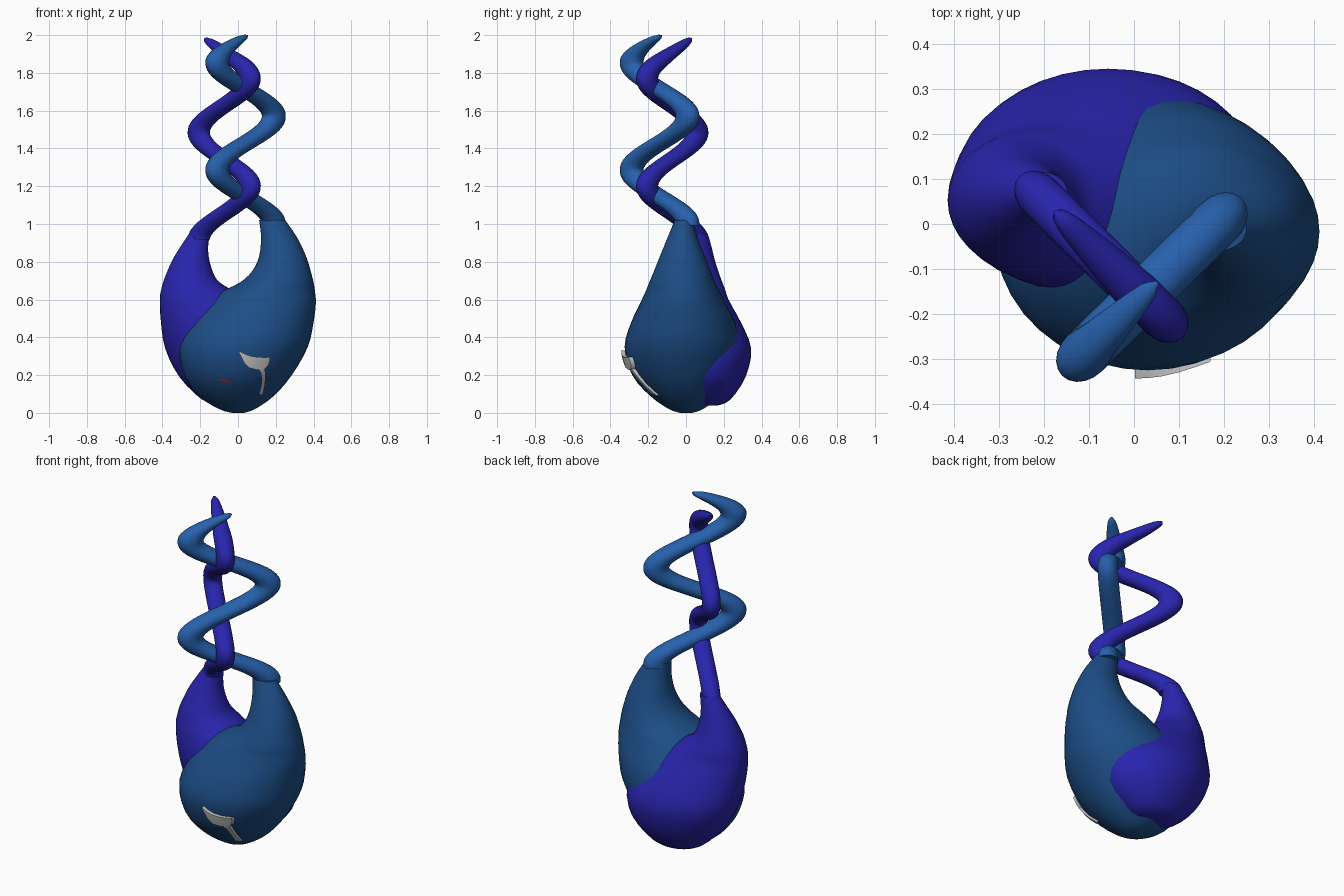
import bpy, bmesh, math
from mathutils import Vector
from mathutils.bvhtree import BVHTree

if "Cube" in bpy.data.objects:
    bpy.data.objects.remove(bpy.data.objects["Cube"])


def material(name, rgb):
    m = bpy.data.materials.new(name)
    m.diffuse_color = (*rgb, 1)
    m.use_nodes = True
    m.node_tree.nodes["Principled BSDF"].inputs["Base Color"].default_value = m.diffuse_color
    return m


def finish(name, bm, mat, smooth=50):
    bmesh.ops.recalc_face_normals(bm, faces=bm.faces)
    me = bpy.data.meshes.new(name)
    bm.to_mesh(me)
    ob = bpy.data.objects.new(name, me)
    bpy.context.collection.objects.link(ob)
    if mat:
        me.materials.append(mat)
    bpy.ops.object.select_all(action='DESELECT')
    ob.select_set(True)
    bpy.context.view_layer.objects.active = ob
    bpy.ops.object.shade_smooth_by_angle(angle=math.radians(smooth))
    return ob


def skin(rings):
    # Skin closed rings of points and cap both ends
    bm = bmesh.new()
    vs = [[bm.verts.new(p) for p in r] for r in rings]
    n = len(vs[0])
    for a, b in zip(vs, vs[1:]):
        for i in range(n):
            j = (i + 1) % n
            bm.faces.new((a[i], a[j], b[j], b[i]))
    bm.faces.new(vs[0])
    bm.faces.new(vs[-1])
    return bm


def body_rings(rows, steps=3, n=40):
    # Rows are z, left x, right x, front y, back y; smoothed between rows
    rings = []
    pts = [Vector(r) for r in rows]
    for i in range(len(pts) - 1):
        p1, p2 = pts[i], pts[i + 1]
        p0, p3 = pts[max(i - 1, 0)], pts[min(i + 2, len(pts) - 1)]
        for k in range(steps + (i == len(pts) - 2)):
            t = k / steps
            r = 0.5 * (2 * p1 + (p2 - p0) * t + (2 * p0 - 5 * p1 + 4 * p2 - p3) * t * t
                       + (3 * p1 - p0 - 3 * p2 + p3) * t ** 3)
            z, xl, xr, yf, yb = r
            rings.append([((xl + xr) / 2 + (xr - xl) / 2 * math.cos(a),
                           (yf + yb) / 2 + (yb - yf) / 2 * math.sin(a), z)
                          for a in (2 * math.pi * j / n for j in range(n))])
    return rings


def horn_bm(centre, swing, z0, z1, ztop, a, b, period=0.57, steps=90, n=20):
    # Tube waving in one vertical plane, tapering at the tip
    c, s = Vector((*centre, 0)), Vector((*swing, 0))
    amp, d = s.length, s.normalized()
    side, up = Vector((-d.y, d.x, 0)), Vector((0, 0, 1))
    rings = []
    for k in range(steps + 1):
        z = z0 + (ztop - z0) * k / steps
        ph = 2 * math.pi * (z - z1) / period
        tilt = -0.22 * math.atan(-amp * 2 * math.pi / period * math.sin(ph))
        axis = d * math.cos(tilt) + up * math.sin(tilt)
        f = min(1, 0.15 + 0.85 * math.sqrt((ztop - z) / 0.13))
        p = c + s * math.cos(ph) + up * z
        rings.append([p + axis * a * f * math.cos(t) + side * b * f * math.sin(t)
                      for t in (2 * math.pi * j / n for j in range(n))])
    return skin(rings)


blue = material("blue", (0.012, 0.075, 0.24))
light_blue = material("light_blue", (0.02, 0.12, 0.42))
violet = material("violet", (0.022, 0.018, 0.42))
red = material("red", (0.5, 0.02, 0.02))

# Two interlocking pear-shaped bodies
blue_bm = skin(body_rings([
    (0.0, -0.03, 0.03, -0.03, 0.03), (0.02, -0.10, 0.09, -0.09, 0.09),
    (0.09, -0.21, 0.19, -0.19, 0.18), (0.2, -0.285, 0.285, -0.285, 0.25),
    (0.35, -0.31, 0.37, -0.325, 0.285), (0.48, -0.25, 0.40, -0.29, 0.26),
    (0.58, -0.16, 0.412, -0.243, 0.21), (0.64, -0.09, 0.408, -0.215, 0.18),
    (0.69, 0.01, 0.40, -0.195, 0.155), (0.75, 0.075, 0.385, -0.17, 0.13),
    (0.83, 0.112, 0.36, -0.138, 0.10), (0.93, 0.122, 0.312, -0.097, 0.06),
    (1.02, 0.112, 0.25, -0.06, 0.035)]))
surface = BVHTree.FromBMesh(blue_bm)
finish("blue_body", blue_bm, blue)

finish("violet_body", skin(body_rings([
    (0.04, -0.10, 0.06, 0.06, 0.17), (0.07, -0.19, 0.13, 0.0, 0.235),
    (0.19, -0.31, 0.25, -0.11, 0.315), (0.34, -0.385, 0.27, -0.15, 0.345),
    (0.48, -0.408, 0.17, -0.15, 0.29), (0.6, -0.414, 0.04, -0.12, 0.225),
    (0.66, -0.405, -0.05, -0.095, 0.205), (0.71, -0.39, -0.115, -0.075, 0.185),
    (0.8, -0.352, -0.15, -0.035, 0.155), (0.88, -0.305, -0.158, 0.0, 0.135),
    (0.95, -0.258, -0.148, 0.025, 0.115)])), violet)

# Waving horns
finish("blue_horn", horn_bm((0.04, -0.14), (0.15, 0.148), 0.995, 1.0, 2.0, 0.07, 0.055), light_blue)
finish("violet_horn", horn_bm((-0.073, -0.073), (-0.135, 0.133), 0.92, 0.915, 1.985, 0.066, 0.05), violet)


def decal(name, columns, mat, lift):
    # Thin plate laid on the blue body; each pair is two opposite edge points (x, z)
    rings = []
    for (xa, za), (xb, zb) in columns:
        pts = [(xa + (xb - xa) * t, za + (zb - za) * t) for t in (0, 0.5, 1)]
        hit = [surface.ray_cast(Vector((x, -1, z)), Vector((0, 1, 0)))[0] for x, z in pts]
        rings.append([h + Vector((0, -lift, 0)) for h in hit]
                     + [h + Vector((0, 0.01, 0)) for h in reversed(hit)])
    finish(name, skin(rings), mat, 30)


# Pale cup-shaped patch with its curved stem, and the small red mouth
decal("cup_patch", [((0.002, 0.33), (0.006, 0.318)), ((0.03, 0.315), (0.032, 0.265)),
                    ((0.06, 0.303), (0.058, 0.238)), ((0.1, 0.296), (0.1, 0.228)),
                    ((0.14, 0.294), (0.14, 0.232)), ((0.16, 0.295), (0.16, 0.25)),
                    ((0.17, 0.297), (0.17, 0.28))], None, 0.022)
decal("cup_stem", [((0.105, 0.235), (0.14, 0.235)), ((0.122, 0.21), (0.145, 0.215)),
                   ((0.126, 0.18), (0.146, 0.18)), ((0.122, 0.14), (0.141, 0.14)),
                   ((0.11, 0.1), (0.13, 0.092))], None, 0.018)
decal("mouth", [((-0.112, 0.174), (-0.112, 0.17)), ((-0.09, 0.182), (-0.09, 0.172)),
                ((-0.065, 0.178), (-0.065, 0.165)), ((-0.035, 0.155), (-0.037, 0.151))], red, 0.004)
